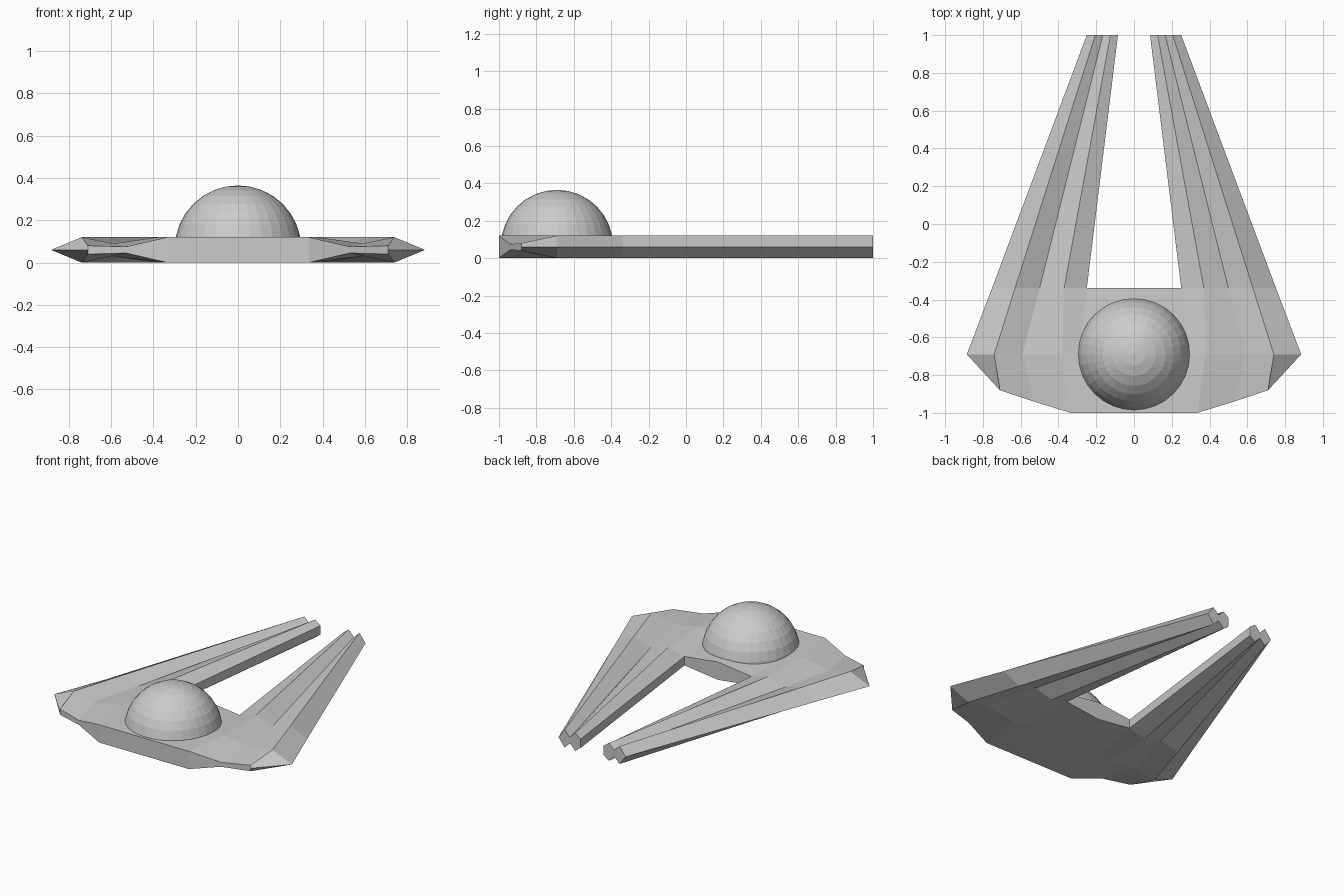
import bpy, bmesh

if "Cube" in bpy.data.objects:
    bpy.data.objects.remove(bpy.data.objects["Cube"])

T = 0.12  # body thickness

# Half-hull stations, back to front; columns: centre, inner edge, ridge, groove, ridge, outer edge
stations = [
    [None, (.085, 1, .09), (.125, 1, .12), (.165, 1, .08), (.205, 1, .12), (.25, 1, .06)],
    [(0, -.34, .12), (.25, -.34, .09), (.37, -.34, .12), (.5, -.34, .085), (.63, -.34, .12), (.752, -.34, .06)],
    [(0, -.69, .12), (.29, -.69, .12), (.38, -.69, .12), (.59, -.69, .09), (.74, -.69, .12), (.885, -.69, .06)],
    [(0, -1, .12), (.2, -1, .12), (.335, -1, .12), (.53, -.94, .075), (.71, -.88, .08), (.71, -.88, .06)],
]


def finish(bm, name):
    bmesh.ops.recalc_face_normals(bm, faces=bm.faces[:])
    mesh = bpy.data.meshes.new(name)
    bm.to_mesh(mesh)
    bm.free()
    ob = bpy.data.objects.new(name, mesh)
    bpy.context.collection.objects.link(ob)
    return ob


# Forked hull: top skin, its reflection as the underside, walls between
bm = bmesh.new()
top = [[p and bm.verts.new(p) for p in row] for row in stations]
under = {v: bm.verts.new((v.co.x, v.co.y, T - v.co.z)) for row in top for v in row if v}
for a, b in zip(top, top[1:]):
    for i in range(5):
        quad = [a[i], a[i + 1], b[i + 1], b[i]]
        if all(quad):
            bm.faces.new(quad)
            bm.faces.new([under[v] for v in reversed(quad)])
rim = [e for e in bm.edges if e.is_boundary and e.verts[0] in under
       and max(abs(v.co.x) for v in e.verts) > 1e-4]
for e in rim:
    p, q = e.verts
    bm.faces.new((p, q, under[q], under[p]))
bmesh.ops.remove_doubles(bm, verts=bm.verts[:], dist=1e-4)
# Mirror to the other side
dup = bmesh.ops.duplicate(bm, geom=bm.verts[:] + bm.edges[:] + bm.faces[:])["geom"]
for v in dup:
    if isinstance(v, bmesh.types.BMVert):
        v.co.x *= -1
bmesh.ops.remove_doubles(bm, verts=bm.verts[:], dist=1e-4)
finish(bm, "forked_hull")

# Dome sitting on the front of the hull
bm = bmesh.new()
bmesh.ops.create_uvsphere(bm, u_segments=32, v_segments=16, radius=.3)
bmesh.ops.delete(bm, geom=[v for v in bm.verts if v.co.z < -.01], context='VERTS')
bmesh.ops.translate(bm, verts=bm.verts[:], vec=(0, -.69, .065))
finish(bm, "dome")
